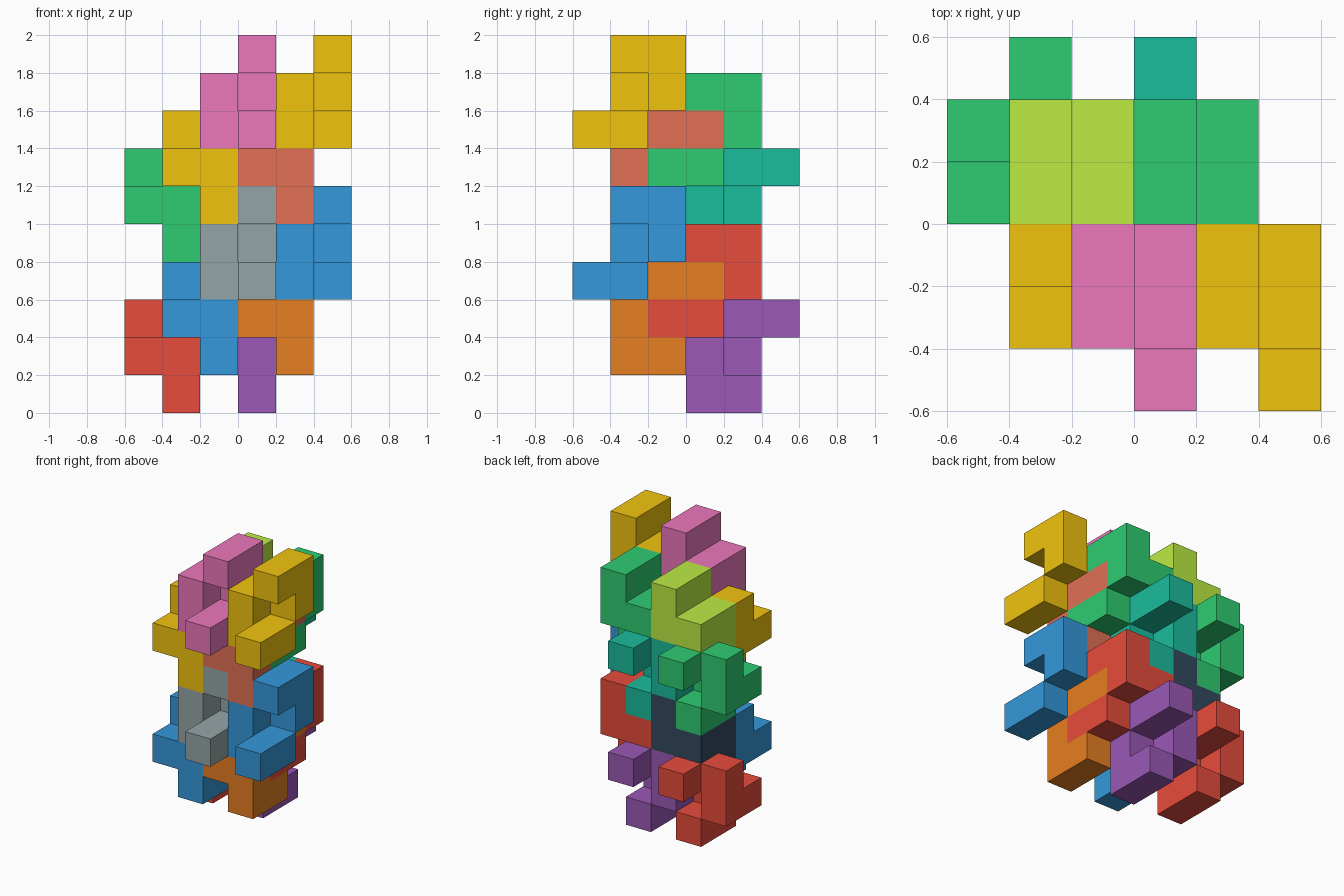
import bpy, bmesh
from mathutils import Vector

if "Cube" in bpy.data.objects:
    bpy.data.objects.remove(bpy.data.objects["Cube"])

S = 0.2  # edge length of one unit cube

# Eight-cube zigzag path, and the same piece turned half round the x axis
PATH = [(5, 1, 9), (5, 2, 9), (5, 2, 8), (4, 2, 8),
        (4, 1, 8), (4, 1, 7), (5, 1, 7), (5, 0, 7)]
TURNED = [(i - 1, 3 - j, 14 - k) for i, j, k in PATH]

# Each layer repeats both pieces at these four cell offsets
OFFSETS = [(0, 0, 0), (-2, 0, 0), (-1, 2, -1), (-3, 2, -1)]

COLORS = {
    "gold": "F1C40F", "pink": "EC78BC", "green": "2ECC71", "lime": "BCEB44",
    "coral": "E17055", "teal": "1ABC9C", "blue": "3498DB", "grey": "95A5A6",
    "red": "E74C3C", "slate": "34495E", "orange": "E67E22", "purple": "9B59B6",
}

# Layer name, drop in cells, colours of upright pieces, colours of turned pieces
LAYERS = [
    ("upper", 0, ("gold", "pink", "green", "lime"), ("coral", "gold", "teal", "green")),
    ("lower", 4, ("blue", "grey", "red", "slate"), ("orange", "blue", "purple", "red")),
]
PLACES = ("front_right", "front_left", "back_right", "back_left")


def material(name):
    mat = bpy.data.materials.get(name)
    if mat is None:
        mat = bpy.data.materials.new(name)
        rgb = [int(COLORS[name][n:n + 2], 16) / 255 for n in (0, 2, 4)]
        lin = [c / 12.92 if c < 0.04045 else ((c + 0.055) / 1.055) ** 2.4 for c in rgb]
        mat.diffuse_color = (*lin, 1)
        mat.use_nodes = True
        mat.node_tree.nodes["Principled BSDF"].inputs["Base Color"].default_value = mat.diffuse_color
    return mat


def piece(name, cells, color):
    """Join unit cubes into one block, keeping only the outer faces."""
    bm = bmesh.new()
    filled = set(cells)
    for cell in cells:
        centre = Vector((cell[0] - 2.5, cell[1] - 2.5, cell[2] + 0.5))
        for axis in range(3):
            for side in (-1, 1):
                n = [0, 0, 0]
                n[axis] = side
                if tuple(c + d for c, d in zip(cell, n)) in filled:
                    continue
                n = Vector(n)
                u = Vector([float(a == (axis + 1) % 3) for a in range(3)])
                v = n.cross(u)
                ring = [(-1, -1), (1, -1), (1, 1), (-1, 1)]
                bm.faces.new([bm.verts.new((centre + (n + a * u + b * v) / 2) * S)
                              for a, b in ring])
    bmesh.ops.remove_doubles(bm, verts=bm.verts, dist=0.001)
    bmesh.ops.dissolve_limit(bm, angle_limit=0.01, verts=bm.verts, edges=bm.edges)
    mesh = bpy.data.meshes.new(name)
    bm.to_mesh(mesh)
    bm.free()
    mesh.materials.append(material(color))
    bpy.context.collection.objects.link(bpy.data.objects.new(name, mesh))


# Two stacked layers of interlocking pieces
for layer, drop, upright, turned in LAYERS:
    for kind, path, colors in (("upright", PATH, upright), ("turned", TURNED, turned)):
        for place, (dx, dy, dz), color in zip(PLACES, OFFSETS, colors):
            cells = [(i + dx, j + dy, k + dz - drop) for i, j, k in path]
            piece(f"{layer}_{kind}_{place}_block", cells, color)
